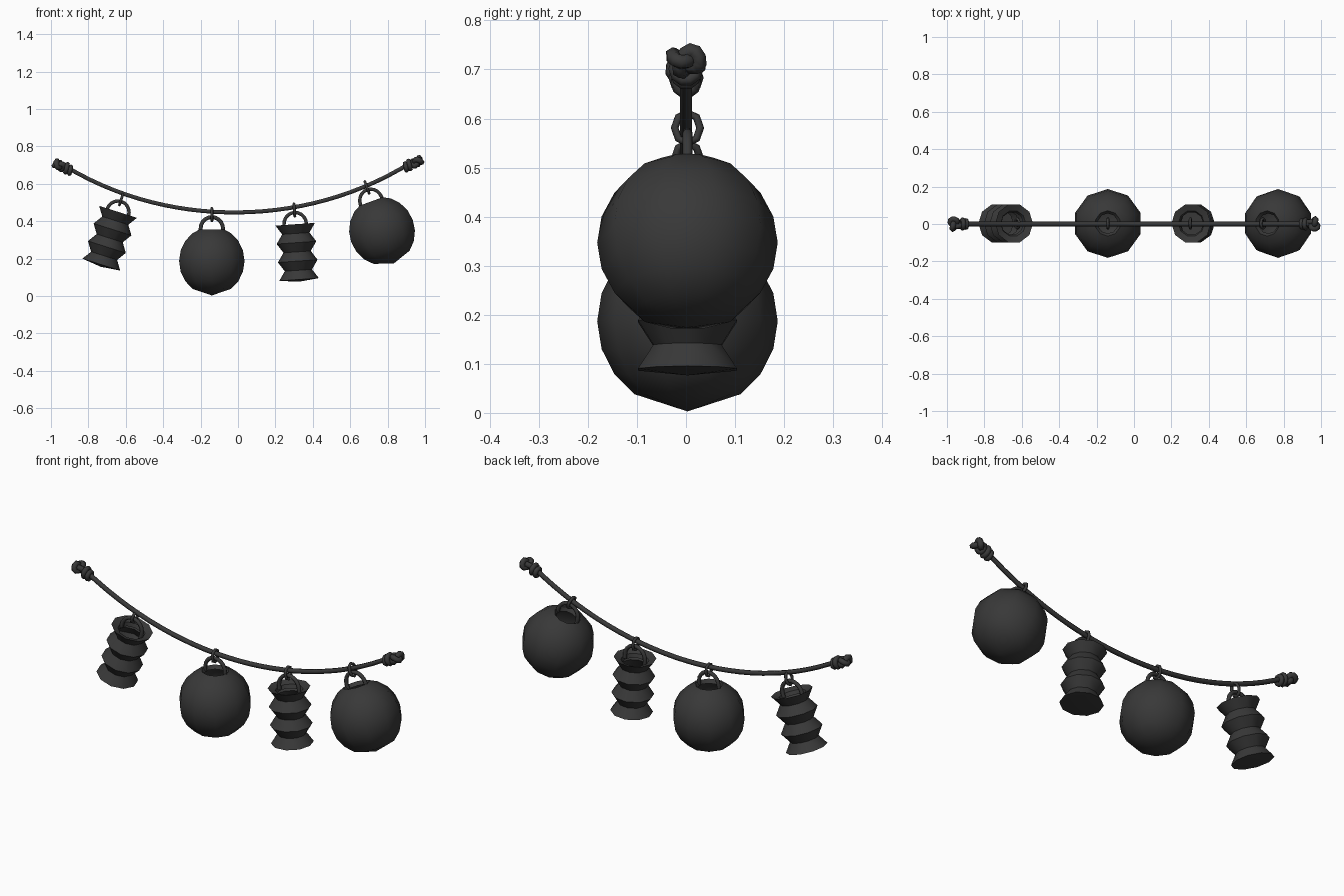
import bpy, bmesh
from math import sin, cos, pi, radians
from mathutils import Vector, Matrix

cube = bpy.data.objects.get("Cube")
if cube:
    bpy.data.objects.remove(cube, do_unlink=True)

charcoal = bpy.data.materials.new("charcoal")
charcoal.use_nodes = True
colour = (0.04, 0.04, 0.04, 1)
charcoal.diffuse_color = colour
charcoal.node_tree.nodes["Principled BSDF"].inputs["Base Color"].default_value = colour


def finish(obj, angle=45):
    obj.data.materials.clear()
    obj.data.materials.append(charcoal)
    bpy.ops.object.select_all(action='DESELECT')
    obj.select_set(True)
    bpy.context.view_layer.objects.active = obj
    if obj.type == 'CURVE':
        bpy.ops.object.convert(target='MESH')
    bpy.ops.object.shade_smooth_by_angle(angle=radians(angle))


def tube(name, points, radius, matrix=Matrix(), cyclic=False):
    curve = bpy.data.curves.new(name, 'CURVE')
    curve.dimensions = '3D'
    curve.bevel_depth = radius
    curve.bevel_resolution = 1
    curve.use_fill_caps = True
    spline = curve.splines.new('POLY')
    spline.points.add(len(points) - 1)
    for p, co in zip(spline.points, points):
        p.co = (*(matrix @ Vector(co)), 1)
    spline.use_cyclic_u = cyclic
    obj = bpy.data.objects.new(name, curve)
    bpy.context.collection.objects.link(obj)
    finish(obj, 70)


def lathe(name, profile, matrix, start=0.0, sides=10):
    """Turn a (radius, height) profile; it ends in a pole at the bottom."""
    bm = bmesh.new()
    rings = []
    for r, z in profile:
        if r == 0:
            rings.append([bm.verts.new((0, 0, z))] * sides)
        else:
            angles = [start + 2 * pi * i / sides for i in range(sides)]
            rings.append([bm.verts.new((r * cos(a), r * sin(a), z)) for a in angles])
    for a, b in zip(rings, rings[1:]):
        for i in range(sides):
            j = (i + 1) % sides
            corners = [a[i], b[i], b[j], a[j]]
            bm.faces.new(list(dict.fromkeys(corners)))
    bm.transform(matrix)
    mesh = bpy.data.meshes.new(name)
    bm.to_mesh(mesh)
    bm.free()
    obj = bpy.data.objects.new(name, mesh)
    bpy.context.collection.objects.link(obj)
    finish(obj)


def rope_height(x):
    return 0.447 + 0.01 * x + 0.27 * x**2 + 0.035 * x**4


# Hanging rope
xs = [-0.93 + 1.87 * i / 28 for i in range(29)]
rope_path = [(x, 0, rope_height(x)) for x in xs]
tube("rope", rope_path, 0.0125)

# Round lantern profile: open neck, wide globe, shallow pointed base
R = 0.184
globe = [(0.054, 0.15), (0.068, 0.169)]
globe += [(R * sin(radians(a)), R * cos(radians(a))) for a in range(36, 145, 18)]
globe.append((0, -R))

# Pleated lantern profile: inset rim, three pleats, shallow pointed base
pleated = [(0.062, 0.115), (0.07, 0.135)]
for i in range(7):
    pleated.append((0.073 if i % 2 else 0.106, 0.148 - 0.296 * i / 6))
pleated.append((0, -0.16))


def lantern(name, profile, x, z, tilt, start, neck):
    place = Matrix.Translation((x, 0.003, z)) @ Matrix.Rotation(radians(tilt), 4, 'Y')
    lathe(name, profile, place, start)
    # Arched handle with its feet inside the neck
    arch = [(0.06, 0, neck - 0.02)]
    arch += [(0.06 * cos(a), 0, neck + 0.004 + 0.062 * sin(a))
             for a in [pi * i / 10 for i in range(11)]]
    arch.append((-0.06, 0, neck - 0.02))
    tube(name + "_handle", arch, 0.0105, place)
    # Small link joining the handle to the rope
    top = place @ Vector((0, 0, neck + 0.066))
    link_place = Matrix.Translation(top + Vector((0, 0, 0.013))) @ Matrix.Rotation(radians(tilt), 4, 'Y')
    link = [(0, 0.026 * cos(a), 0.033 * sin(a)) for a in [2 * pi * i / 8 for i in range(8)]]
    tube(name + "_link", link, 0.008, link_place, True)


lantern("pleated_lantern_right", pleated, -0.686, 0.309, 17.6, 0, 0.14)
lantern("round_lantern_right", globe, -0.14, 0.187, 0, pi / 2, 0.169)
lantern("pleated_lantern_left", pleated, 0.316, 0.236, -4, 0, 0.145)
lantern("round_lantern_left", globe, 0.77, 0.347, -20, pi / 2, 0.169)

# End knots: a tangled loop and two wraps, aligned to the rope
for side, label in ((-1, "right"), (1, "left")):
    base = Vector((side * 0.895, 0, rope_height(side * 0.895)))
    slope = Vector((side, 0, 0.55)).normalized()
    place = Matrix.Translation(base) @ slope.to_track_quat('Z', 'Y').to_matrix().to_4x4()
    for n, r in enumerate((0.019, 0.023)):
        wrap = [(r * cos(a), r * sin(a) - 0.005, 0.022 * n + 0.006 * sin(a))
                for a in [2 * pi * i / 10 for i in range(10)]]
        tube(f"rope_wrap_{label}_{n + 1}", wrap, 0.013, place, True)
    turns = [2 * pi * i / 24 for i in range(24)]
    knot = [(0.010 * (sin(t) + 2 * sin(2 * t)), -0.014 * sin(3 * t) - 0.01,
             0.066 + 0.010 * (cos(t) - 2 * cos(2 * t))) for t in turns]
    tube(f"rope_knot_{label}", knot, 0.0155, place, True)
